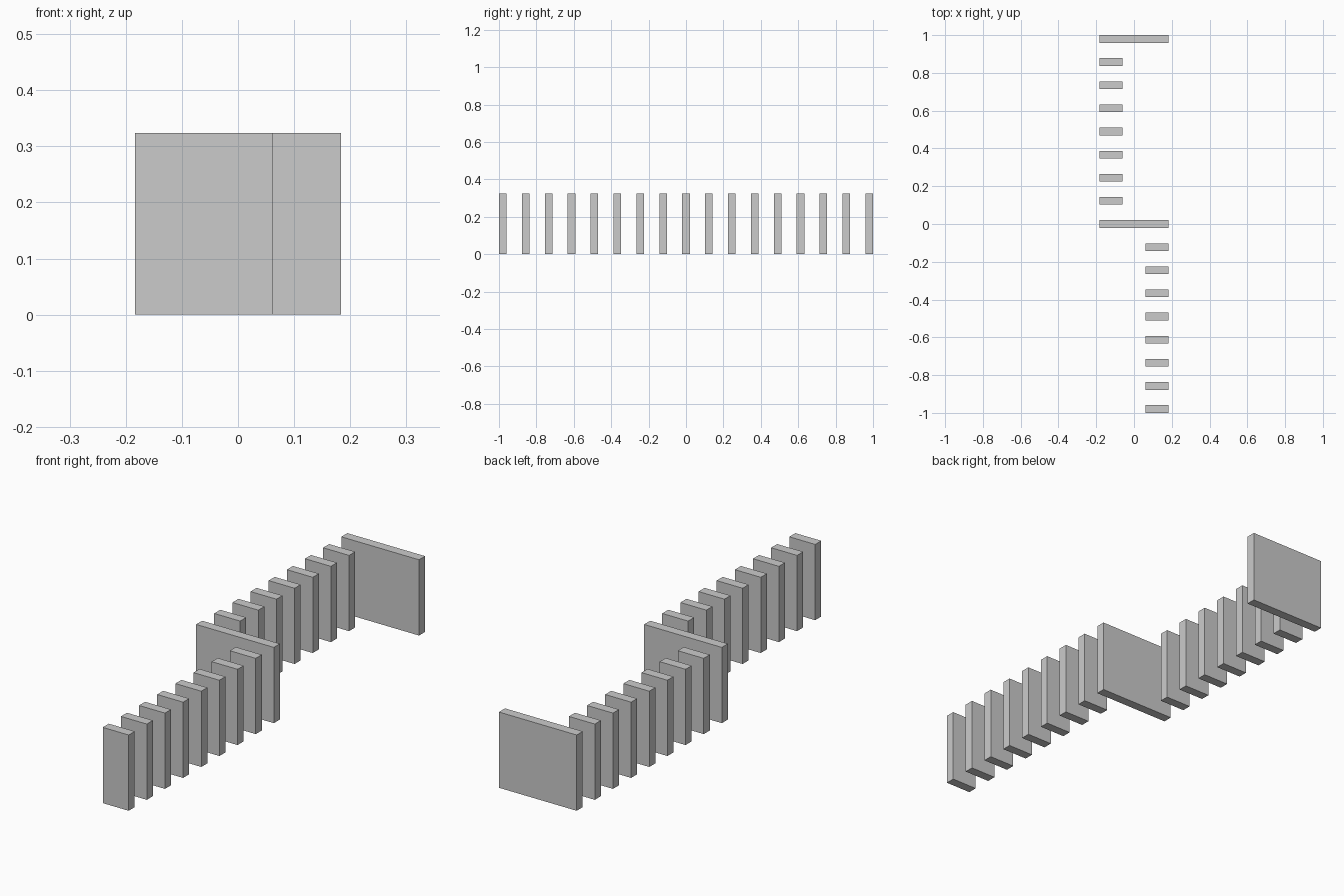
import bpy

if "Cube" in bpy.data.objects:
    bpy.data.objects.remove(bpy.data.objects["Cube"])

STEP = 2 / (16 + 1 / 3)      # spacing between slabs
THICK = STEP / 3
HALF = 1.5 * STEP            # half width of the wide slabs
HEIGHT = 0.3235


def slab(name, x0, x1, y):
    bpy.ops.mesh.primitive_cube_add(size=1, location=((x0 + x1) / 2, y, HEIGHT / 2))
    ob = bpy.context.object
    ob.name = name
    ob.scale = (x1 - x0, THICK, HEIGHT)
    bpy.ops.object.transform_apply(location=False, rotation=False, scale=True)


# Wide slabs: the middle divider and the back end
slab("middle_wide_slab", -HALF, HALF, 0)
slab("back_wide_slab", -HALF, HALF, 8 * STEP)

# Front row of narrow slabs on the right side
for i in range(1, 9):
    slab(f"front_narrow_slab_{i}", HALF - STEP, HALF, -i * STEP)

# Back row of narrow slabs on the left side
for i in range(1, 8):
    slab(f"back_narrow_slab_{i}", -HALF, -HALF + STEP, i * STEP)
